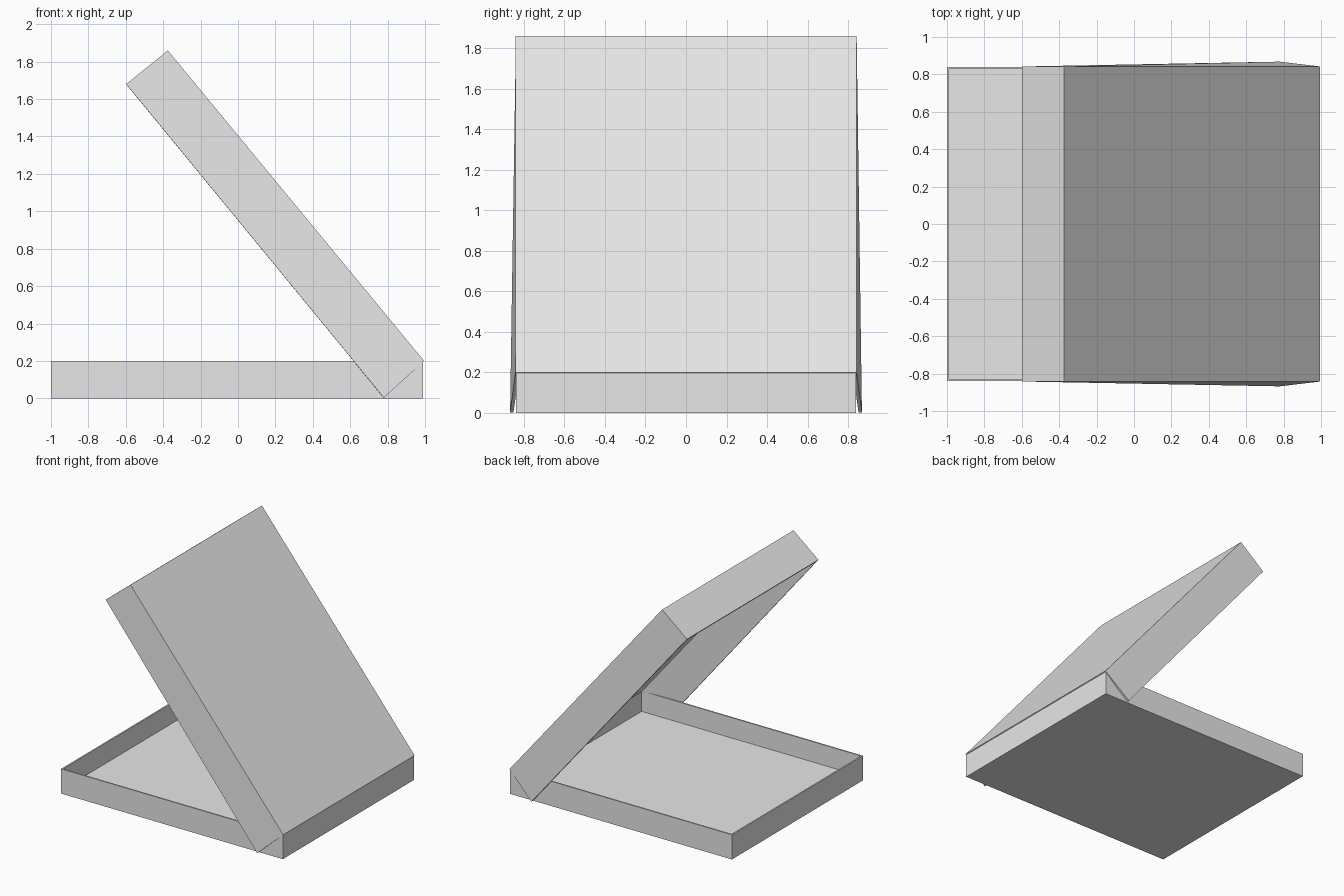
import bpy
import bmesh
from mathutils import Vector

cube = bpy.data.objects.get("Cube")
if cube:
    bpy.data.objects.remove(cube)

# Single card colour
card = bpy.data.materials.new("light_grey_card")
card.use_nodes = True
card.diffuse_color = (0.8, 0.8, 0.8, 1)
card.node_tree.nodes["Principled BSDF"].inputs["Base Color"].default_value = (0.8, 0.8, 0.8, 1)

HALF = 0.84      # half depth of the box
WALL = 0.017     # card thickness
FLOOR = 0.035    # tray floor height
HEIGHT = 0.2     # tray height


def finish(name, bm):
    mesh = bpy.data.meshes.new(name)
    bm.to_mesh(mesh)
    bm.free()
    mesh.materials.append(card)
    obj = bpy.data.objects.new(name, mesh)
    bpy.context.collection.objects.link(obj)
    return obj


# Tray: a block with its top inset and pushed down to the floor
bm = bmesh.new()
bmesh.ops.create_cube(bm, size=1)
for v in bm.verts:
    v.co = Vector((v.co.x * 1.99 - 0.005, v.co.y * 2 * HALF, (v.co.z + 0.5) * HEIGHT))
bm.normal_update()
top = max(bm.faces, key=lambda f: f.normal.z)
bmesh.ops.inset_region(bm, faces=[top], thickness=WALL)
walls = bmesh.ops.extrude_discrete_faces(bm, faces=[top])
for v in walls["faces"][0].verts:
    v.co.z = FLOOR
finish("tray", bm)

# Lid: tilted panel with two side flaps and an end flap, open at the hinge
hinge_top, hinge_rim = (0.995, 0.2), (0.78, 0.003)
end_top, end_rim = (-0.375, 1.86), (-0.598, 1.68)
bm = bmesh.new()


def pair(point, half):
    return [bm.verts.new((point[0], s * half, point[1])) for s in (-1, 1)]


a = pair(hinge_top, HALF + 0.002)
b = pair(end_top, HALF + 0.002)
c = pair(hinge_rim, HALF + 0.028)   # flaps splay out around the tray
d = pair(end_rim, HALF + 0.002)
for face in ((a[0], a[1], b[1], b[0]),
             (b[1], a[1], c[1], d[1]),
             (a[0], b[0], d[0], c[0]),
             (b[0], b[1], d[1], d[0])):
    bm.faces.new(face)
lid = finish("lid", bm)
solid = lid.modifiers.new("card_thickness", "SOLIDIFY")
solid.thickness = WALL
solid.offset = -1
solid.use_even_offset = True
